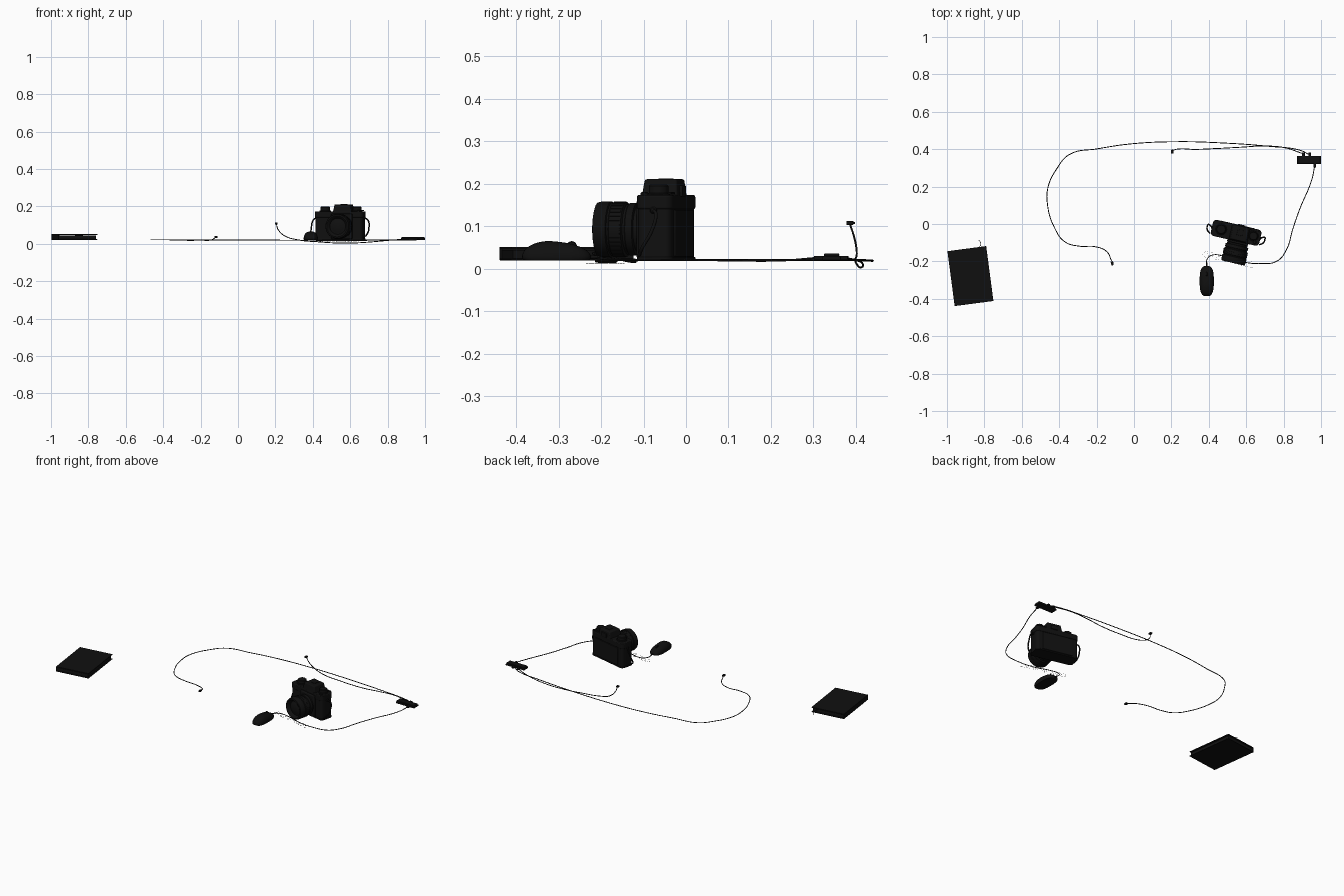
import bpy, bmesh, math, random
from mathutils import Matrix, Vector

if "Cube" in bpy.data.objects:
    bpy.data.objects.remove(bpy.data.objects["Cube"])

mat = bpy.data.materials.new("near_black")
mat.diffuse_color = (0.005, 0.005, 0.005, 1)
mat.use_nodes = True
mat.node_tree.nodes["Principled BSDF"].inputs["Base Color"].default_value = mat.diffuse_color


def frame(x, y, z, deg=0):
    return Matrix.Translation((x, y, z)) @ Matrix.Rotation(math.radians(deg), 4, 'Z')


def finish(name, bm, m, bevel=0, segs=3):
    bmesh.ops.recalc_face_normals(bm, faces=bm.faces)
    me = bpy.data.meshes.new(name)
    bm.to_mesh(me)
    bm.free()
    ob = bpy.data.objects.new(name, me)
    bpy.context.collection.objects.link(ob)
    ob.matrix_world = m
    me.materials.append(mat)
    if bevel:
        b = ob.modifiers.new("bevel", 'BEVEL')
        b.width, b.segments = bevel, segs
    bpy.ops.object.select_all(action='DESELECT')
    ob.select_set(True)
    bpy.context.view_layer.objects.active = ob
    bpy.ops.object.shade_smooth_by_angle(angle=math.radians(35))
    return ob


def box(name, m, size, at, bevel=0.0, round_z=0.0):
    """Box centred at 'at'; round_z rounds only the upright edges."""
    bm = bmesh.new()
    bmesh.ops.create_cube(bm, size=1)
    bmesh.ops.scale(bm, vec=size, verts=bm.verts)
    bmesh.ops.translate(bm, vec=at, verts=bm.verts)
    if round_z:
        up = [e for e in bm.edges if abs(e.verts[0].co.z - e.verts[1].co.z) > 1e-5]
        bmesh.ops.bevel(bm, geom=up, offset=round_z, segments=8, profile=0.5, affect='EDGES')
    return finish(name, bm, m, bevel)


def lathe(name, m, profile, segs=48):
    """Spin (radius, height) points about local z."""
    bm = bmesh.new()
    rings = []
    for r, h in profile:
        if r < 1e-6:
            rings.append([bm.verts.new((0, 0, h))])
        else:
            rings.append([bm.verts.new((r * math.cos(2 * math.pi * i / segs),
                                        r * math.sin(2 * math.pi * i / segs), h)) for i in range(segs)])
    for a, b in zip(rings, rings[1:]):
        for i in range(segs):
            j = (i + 1) % segs
            q = [a[i % len(a)], a[j % len(a)], b[j % len(b)], b[i % len(b)]]
            bm.faces.new(list(dict.fromkeys(q)))
    return finish(name, bm, m)


def knob(name, m, x, y, z, r, h):
    c = min(0.003, h * 0.3)
    return lathe(name, m @ Matrix.Translation((x, y, z)),
                 [(0, 0), (r, 0), (r, h - c), (r - c, h), (0, h)], 32)


def cable(name, pts, r, m=Matrix()):
    cu = bpy.data.curves.new(name, 'CURVE')
    cu.dimensions = '3D'
    cu.bevel_depth, cu.bevel_resolution, cu.resolution_u = r, 2, 8
    cu.use_fill_caps = True
    sp = cu.splines.new('BEZIER')
    sp.bezier_points.add(len(pts) - 1)
    for bp, p in zip(sp.bezier_points, pts):
        bp.co = p
        bp.handle_left_type = bp.handle_right_type = 'AUTO'
    ob = bpy.data.objects.new(name, cu)
    bpy.context.collection.objects.link(ob)
    ob.matrix_world = m
    cu.materials.append(mat)
    bpy.ops.object.select_all(action='DESELECT')
    ob.select_set(True)
    bpy.context.view_layer.objects.active = ob
    bpy.ops.object.convert(target='MESH')
    bpy.ops.object.shade_smooth()


# Notebook: two covers, spine, page block and ribbon
B = frame(-0.8745, -0.2785, 0.02, 7.5)
for n, z in (("bottom", 0.002), ("top", 0.0295)):
    box("notebook_cover_" + n, B, (0.209, 0.296, 0.004), (0, 0, z), 0.001)
box("notebook_spine", B, (0.005, 0.296, 0.031), (-0.102, 0, 0.0157), 0.001)
box("notebook_pages", B, (0.198, 0.286, 0.021), (-0.002, 0, 0.0135))
cable("notebook_ribbon", [(0.02, 0.12, 0.026), (0.065, 0.147, 0.024), (0.078, 0.165, 0.014),
                          (0.07, 0.185, 0.004)], 0.0015, B)

# Camera body
C = frame(0.546, -0.047, 0.02, -13)
box("camera_body", C, (0.260, 0.082, 0.118), (0, 0, 0.064), 0.0, 0.018)
box("camera_base_plate", C, (0.266, 0.088, 0.008), (0, 0, 0.004), 0.002, 0.02)
box("camera_top_plate", C, (0.266, 0.088, 0.033), (0, 0, 0.137), 0.004, 0.02)
box("camera_back_door", C, (0.19, 0.01, 0.11), (0, 0.040, 0.064), 0.003)
box("camera_mount_block", C, (0.115, 0.02, 0.135), (0.02, -0.045, 0.073), 0.005)

# Viewfinder hump with sloped sides
bm = bmesh.new()
bmesh.ops.create_cube(bm, size=1)
for v in bm.verts:
    top = v.co.z > 0
    w = 0.084 if top else 0.104
    y = (0.040 if top else 0.044) if v.co.y > 0 else (-0.038 if top else -0.044)
    v.co = (0.02 + math.copysign(w / 2, v.co.x), y, 0.191 if top else 0.145)
finish("viewfinder_hump", bm, C, 0.005)
box("hot_shoe", C, (0.03, 0.03, 0.004), (0.02, 0.005, 0.191), 0.001)
box("eyepiece", C, (0.042, 0.010, 0.026), (0.02, 0.044, 0.163), 0.003)

# Dials and shutter button
knob("rewind_knob", C, -0.082, 0.0, 0.15, 0.025, 0.028)
knob("rewind_base", C, -0.082, 0.0, 0.15, 0.030, 0.009)
knob("speed_dial", C, 0.094, 0.004, 0.15, 0.023, 0.028)
knob("dial_base", C, 0.094, 0.004, 0.15, 0.027, 0.008)
knob("shutter_button", C, 0.108, -0.027, 0.15, 0.009, 0.011)
box("wind_lever", C, (0.045, 0.009, 0.005), (0.1, 0.036, 0.158), 0.002)

# Lens: stepped barrel with grip ribs and recessed glass
L = C @ Matrix.Translation((0.02, -0.037, 0.073)) @ Matrix.Rotation(math.radians(90), 4, 'X')
lathe("lens_barrel", L, [(0, 0), (0.055, 0), (0.055, 0.026), (0.062, 0.028), (0.062, 0.044),
      (0.059, 0.046), (0.059, 0.051), (0.065, 0.054), (0.065, 0.083), (0.062, 0.085), (0.062, 0.089),
      (0.066, 0.091), (0.066, 0.112), (0.063, 0.122), (0.056, 0.124), (0.051, 0.121),
      (0.043, 0.106), (0.041, 0.106), (0.03, 0.111), (0.015, 0.114), (0, 0.115)], 64)
for i in range(36):
    a = 2 * math.pi * i / 36
    box("focus_rib", L @ Matrix.Rotation(a, 4, 'Z'), (0.003, 0.005, 0.025), (0.0645, 0, 0.069))

# Strap lugs and hanging strap loops
for s, side in ((-1, "left"), (1, "right")):
    knob("strap_lug_" + side, C @ Matrix.Translation((s * 0.126, 0, 0.118))
         @ Matrix.Rotation(s * math.pi / 2, 4, 'Y'), 0, 0, 0, 0.008, 0.012)
    cable("strap_" + side, [(s * 0.132, 0.0, 0.118), (s * 0.149, 0.010, 0.108), (s * 0.158, 0.002, 0.07),
                            (s * 0.152, -0.022, 0.03), (s * 0.136, -0.034, 0.012)], 0.004, C)

# Tiny loose flecks in front of the camera
random.seed(3)
bm = bmesh.new()
for i in range(70):
    p = (-0.15 + 0.28 * i / 69, -0.143 + random.choice((-0.02, -0.01, 0, 0.01)), -0.007)
    bmesh.ops.create_cube(bm, size=0.0022, matrix=Matrix.Translation(p))
finish("flecks", bm, C)

# Mouse: squared-off ellipsoid with a flat bottom
M = frame(0.389, -0.305, 0.02)
bm = bmesh.new()
bmesh.ops.create_uvsphere(bm, u_segments=48, v_segments=24, radius=1)
for v in bm.verts:
    x, y, z = v.co
    r = math.hypot(x, y)
    a = math.atan2(y, x)
    cx = math.copysign(abs(math.cos(a)) ** 0.62, math.cos(a)) * r ** 0.8
    cy = math.copysign(abs(math.sin(a)) ** 0.75, math.sin(a)) * r ** 0.8
    h = 0.046 - 0.010 * max(0, cy + 0.25)
    v.co = (0.038 * cx, 0.081 * cy, 0.008 + h * 0.83 * z if z > 0 else 0.008 * (1 + max(-1, 3 * z)))
finish("mouse_body", bm, M)
knob("mouse_wheel", M @ Matrix.Translation((-0.004, 0.036, 0.033)) @ Matrix.Rotation(math.pi / 2, 4, 'Y'),
     0, 0, 0, 0.012, 0.008)
lathe("mouse_cable_sleeve", M @ Matrix.Translation((0, 0.078, 0.008)) @ Matrix.Rotation(-math.pi / 2, 4, 'X'),
      [(0, 0), (0.005, 0), (0.003, 0.02), (0, 0.02)], 16)

# Hub
H = frame(0.936, 0.343, 0.02)
box("hub_base", H, (0.128, 0.043, 0.010), (0, 0, 0.005), 0.002)
box("hub_top", H, (0.122, 0.036, 0.008), (0, 0, 0.0125), 0.003)
for n, x, y in (("mouse", 0.030, -0.030), ("long", 0.004, 0.026), ("short", -0.030, 0.028)):
    box("hub_plug_" + n, H, (0.014, 0.024, 0.008), (x, y, 0.006), 0.001)

# Cables
cable("mouse_cable", [(0.388, -0.215, 0.026), (0.392, -0.185, 0.023), (0.42, -0.166, 0.018),
      (0.48, -0.172, 0.016), (0.56, -0.198, 0.016), (0.68, -0.212, 0.018), (0.765, -0.198, 0.020),
      (0.815, -0.138, 0.021), (0.848, -0.03, 0.021), (0.885, 0.077, 0.020), (0.95, 0.235, 0.020),
      (0.966, 0.31, 0.026)], 0.0023)
cable("long_cable", [(0.94, 0.37, 0.026), (0.885, 0.395, 0.021), (0.725, 0.415, 0.020),
      (0.48, 0.433, 0.019), (0.22, 0.440, 0.019), (-0.02, 0.428, 0.020), (-0.195, 0.402, 0.021),
      (-0.345, 0.372, 0.021), (-0.41, 0.30, 0.021), (-0.46, 0.195, 0.021), (-0.462, 0.10, 0.021),
      (-0.425, -0.02, 0.021), (-0.37, -0.095, 0.021), (-0.29, -0.119, 0.019), (-0.21, -0.121, 0.016),
      (-0.145, -0.148, 0.020), (-0.120, -0.197, 0.034)], 0.0023)
cable("short_cable", [(0.906, 0.375, 0.026), (0.805, 0.408, 0.018), (0.69, 0.417, 0.008),
      (0.58, 0.411, 0.003), (0.43, 0.403, 0.010), (0.32, 0.399, 0.021), (0.25, 0.402, 0.042),
      (0.215, 0.396, 0.075), (0.205, 0.386, 0.106)], 0.0023)
for n, m in (("long", frame(-0.117, -0.208, 0.036, 10)), ("short", frame(0.204, 0.386, 0.108))):
    box("plug_" + n, m, (0.014, 0.017, 0.009), (0, 0, 0), 0.0015)
    box("plug_tip_" + n, m, (0.009, 0.008, 0.005), (0, -0.009 if n == "long" else 0.008, 0.0))
